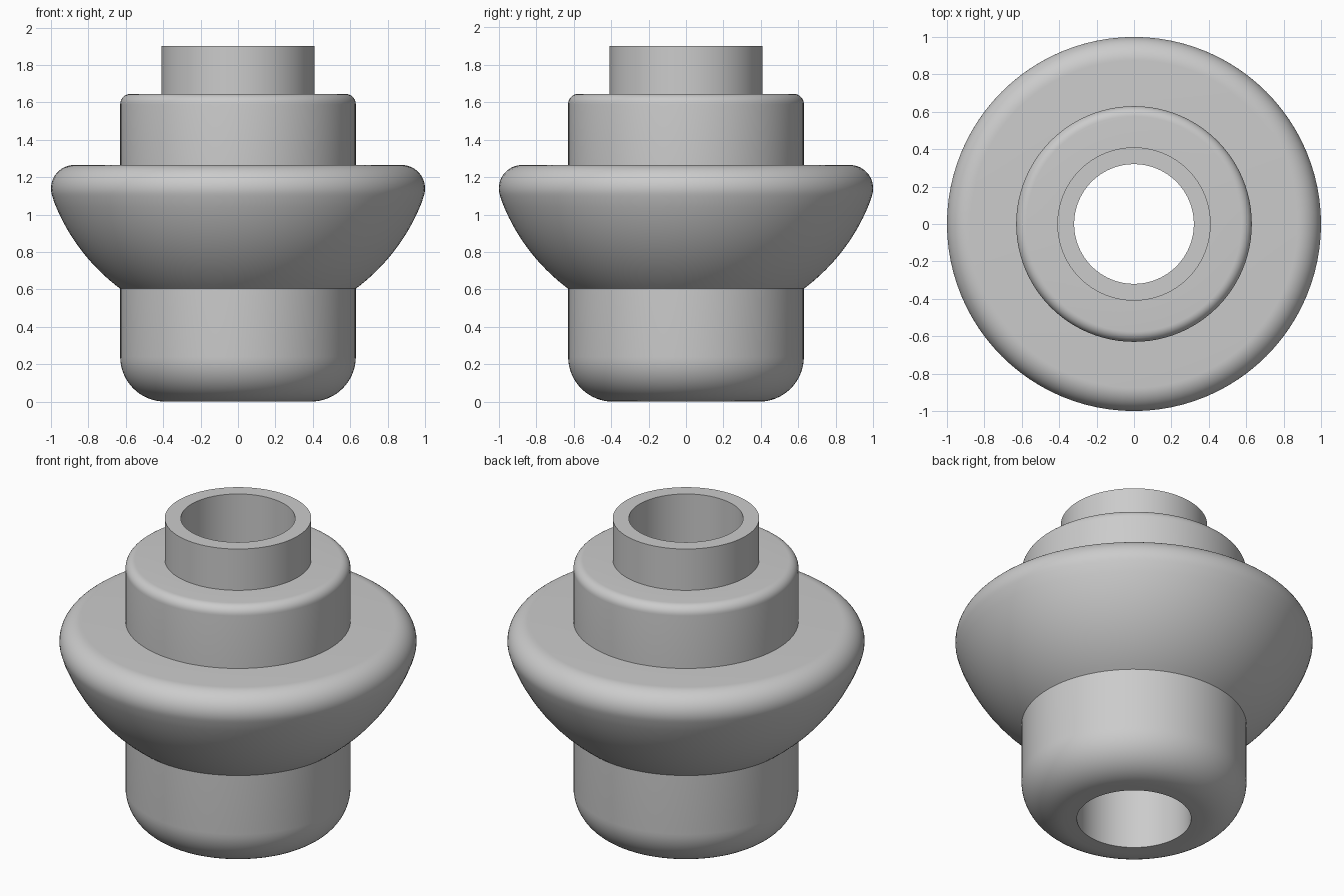
import bpy
import bmesh
from math import acos, atan2, cos, degrees, radians, sin, tau

SEGMENTS = 96
BORE = 0.32          # radius of the through hole
COLLAR = 0.63        # radius of both collars

if "Cube" in bpy.data.objects:
    bpy.data.objects.remove(bpy.data.objects["Cube"], do_unlink=True)

grey = bpy.data.materials.new("plain_grey")
grey.use_nodes = True
grey.diffuse_color = (0.6, 0.6, 0.6, 1)
grey.node_tree.nodes["Principled BSDF"].inputs["Base Color"].default_value = grey.diffuse_color


def arc(r, z, radius, start, end, steps):
    """Points (r, z) along an arc, angles in radians."""
    angles = [start + (end - start) * i / steps for i in range(steps + 1)]
    return [(r + radius * cos(a), z + radius * sin(a)) for a in angles]


def lathe(name, profile):
    """Spin a closed (r, z) profile around the z axis."""
    bm = bmesh.new()
    rings = []
    for i in range(SEGMENTS):
        a = tau * i / SEGMENTS
        rings.append([bm.verts.new((r * cos(a), r * sin(a), z)) for r, z in profile])
    count = len(profile)
    for i in range(SEGMENTS):
        this, after = rings[i], rings[(i + 1) % SEGMENTS]
        for j in range(count):
            k = (j + 1) % count
            bm.faces.new((this[j], after[j], after[k], this[k]))
    bmesh.ops.recalc_face_normals(bm, faces=bm.faces)
    mesh = bpy.data.meshes.new(name)
    bm.to_mesh(mesh)
    bm.free()
    mesh.materials.append(grey)
    obj = bpy.data.objects.new(name, mesh)
    bpy.context.collection.objects.link(obj)
    bpy.ops.object.select_all(action="DESELECT")
    obj.select_set(True)
    bpy.context.view_layer.objects.active = obj
    bpy.ops.object.shade_smooth_by_angle(angle=radians(30))
    return obj


def bored(bottom, outline, top):
    """Close an outer outline with flat ends and the central bore."""
    return [(BORE, bottom), *outline, (BORE, top)]


# Lower collar with a broad rounded foot
foot = 0.24
lathe("lower_collar", bored(
    0, arc(COLLAR - foot, foot, foot, radians(-90), 0, 16) + [(COLLAR, 0.61)], 0.61))

# Wide flange: spherical underside running into a rounded rim
dome_z, dome_radius = 1.45, 1.055
rim_r, rim_z, rim = 0.875, 1.14, 0.125
tangent = atan2(rim_z - dome_z, rim_r)
underside = arc(0, dome_z, dome_radius, -acos(COLLAR / dome_radius), tangent, 20)
edge = arc(rim_r, rim_z, rim, tangent, radians(90), 16)
lathe("flange", bored(underside[0][1], underside[:-1] + edge, rim_z + rim))

# Upper collar with a small rounded shoulder
shoulder, collar_top = 0.055, 1.645
lathe("upper_collar", bored(
    1.265,
    [(COLLAR, 1.265)] + arc(COLLAR - shoulder, collar_top - shoulder, shoulder, 0, radians(90), 8),
    collar_top))

# Plain tube neck
lathe("neck_tube", bored(collar_top, [(0.41, collar_top), (0.41, 1.9)], 1.9))
